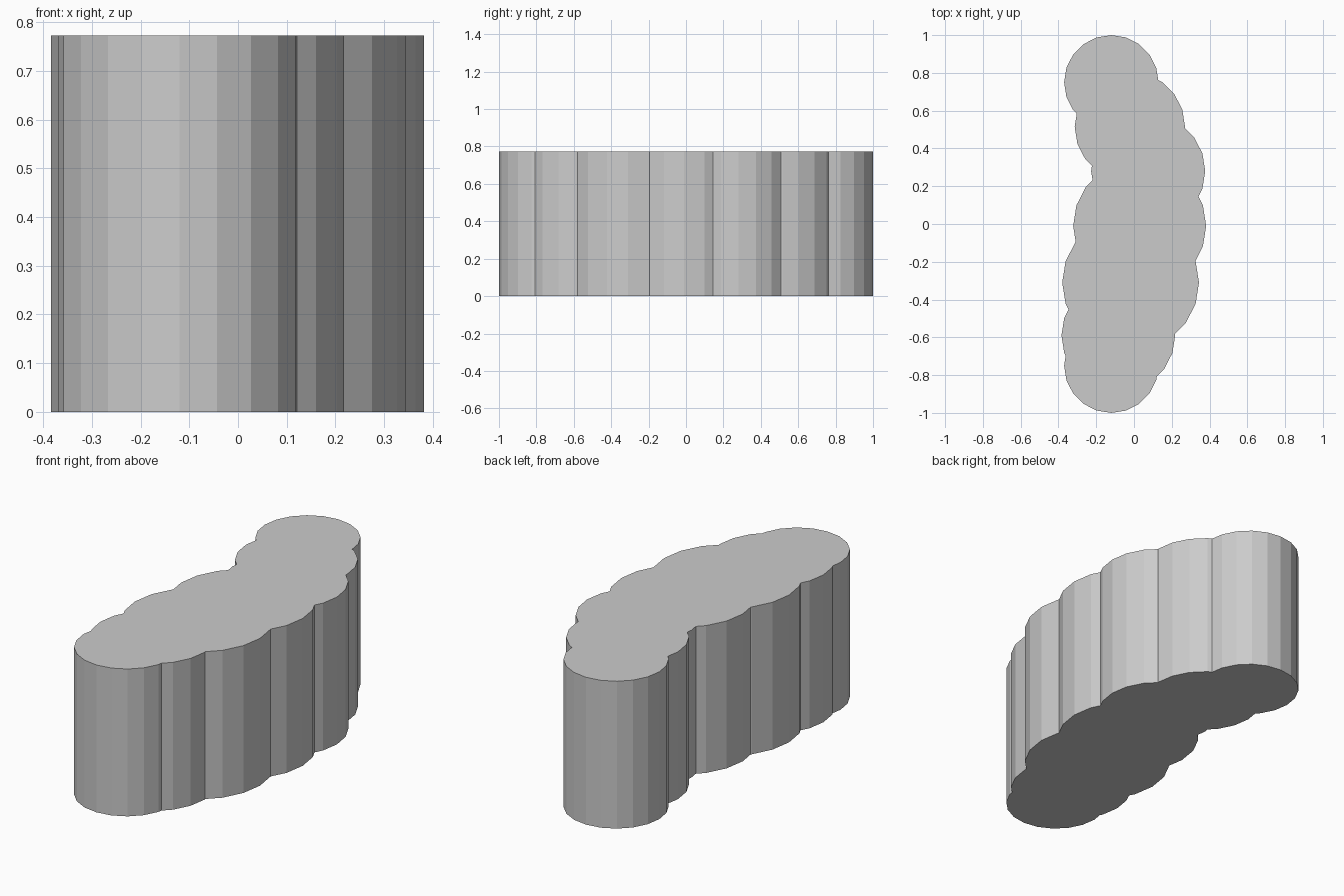
import bpy, bmesh, math
from mathutils import Vector
from mathutils.geometry import intersect_line_line_2d

if "Cube" in bpy.data.objects:
    bpy.data.objects.remove(bpy.data.objects["Cube"])

HEIGHT = 0.772
SIDES = 20
# Overlapping discs along the curved spine: centre x, centre y, radius
DISCS = [(-0.12, 0.75, 0.25), (-0.022, 0.515, 0.292), (0.075, 0.28, 0.302),
         (0.03, -0.01, 0.352), (-0.018, -0.31, 0.362), (-0.083, -0.59, 0.301),
         (-0.12, -0.75, 0.25)]


def ring(cx, cy, r):
    return [Vector((cx + r * math.cos(math.tau * i / SIDES),
                    cy + r * math.sin(math.tau * i / SIDES))) for i in range(SIDES)]


def edges(poly):
    return list(zip(poly, poly[1:] + poly[:1]))


def inside(p, poly):
    return all((b - a).cross(p - a) > 1e-6 for a, b in edges(poly))


# Merged outline: disc corners and crossings that lie on the outer boundary
rings = [ring(*d) for d in DISCS]
right, left = [], []


def keep(p, mid_x):
    if not any(inside(p, r) for r in rings):
        side = right if p.x > mid_x - 1e-5 else left
        if all((p - q).length > 1e-4 for q in side):
            side.append(p)


for i, poly in enumerate(rings):
    for p in poly:
        keep(p, DISCS[i][0])
    for j in range(i + 1, len(rings)):
        for a, b in edges(poly):
            for c, d in edges(rings[j]):
                p = intersect_line_line_2d(a, b, c, d)
                if p:
                    keep(p, (DISCS[i][0] + DISCS[j][0]) / 2)

right.sort(key=lambda p: p.y)
left.sort(key=lambda p: -p.y)

# Extrude the outline into a solid block
bm = bmesh.new()
base = bm.faces.new([bm.verts.new((p.x, p.y, 0)) for p in right + left])
ext = bmesh.ops.extrude_face_region(bm, geom=[base], use_keep_orig=True)
top = [v for v in ext["geom"] if isinstance(v, bmesh.types.BMVert)]
bmesh.ops.translate(bm, verts=top, vec=(0, 0, HEIGHT))
bmesh.ops.recalc_face_normals(bm, faces=bm.faces)
mesh = bpy.data.meshes.new("scalloped_block")
bm.to_mesh(mesh)
bm.free()
bpy.context.collection.objects.link(bpy.data.objects.new("scalloped_block", mesh))
